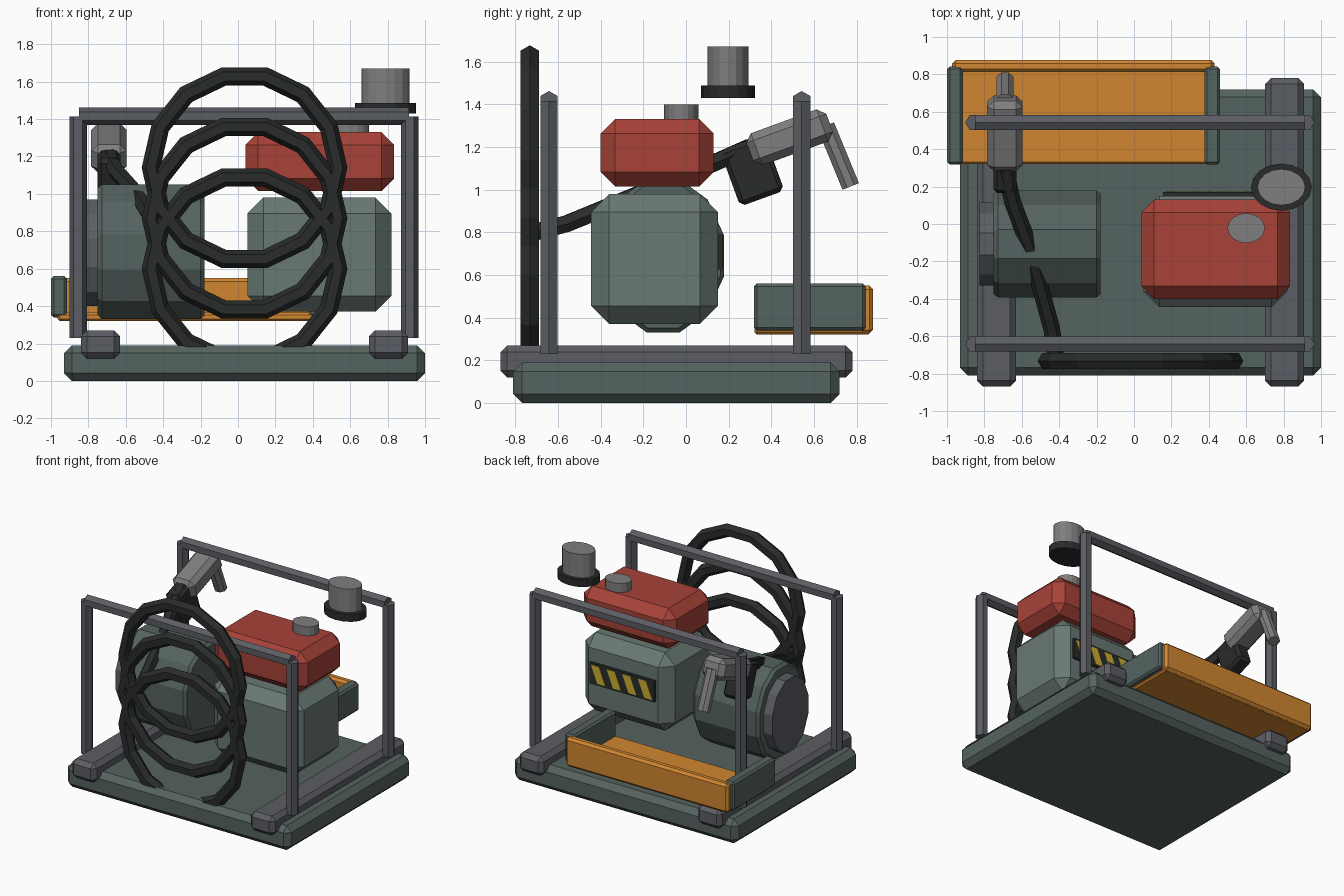
import bpy, bmesh, math
from mathutils import Vector, Matrix

if "Cube" in bpy.data.objects:
    bpy.data.objects.remove(bpy.data.objects["Cube"])


def material(name, r, g, b):
    m = bpy.data.materials.new(name)
    m.diffuse_color = (r, g, b, 1)
    m.use_nodes = True
    m.node_tree.nodes["Principled BSDF"].inputs["Base Color"].default_value = m.diffuse_color
    return m


GREEN = material("grey_green", .14, .19, .17)
BASE = material("dark_green", .09, .125, .115)
STEEL = material("steel", .105, .11, .125)
LIGHT = material("light_steel", .21, .21, .215)
DARK = material("rubber", .022, .025, .024)
RED = material("red", .39, .055, .04)
ORANGE = material("orange", .64, .24, .03)
YELLOW = material("yellow", .6, .42, .03)


def finish(name, bm, mat):
    bmesh.ops.recalc_face_normals(bm, faces=bm.faces)
    me = bpy.data.meshes.new(name)
    bm.to_mesh(me)
    bm.free()
    me.materials.append(mat)
    ob = bpy.data.objects.new(name, me)
    bpy.context.collection.objects.link(ob)
    return ob


def box(name, x, y, z, bevel, mat, tilt=0):
    """Chamfered box from (min, max) ranges, tilted about x through its centre."""
    bm = bmesh.new()
    bmesh.ops.create_cube(bm, size=1)
    lim = (x, y, z)
    bmesh.ops.scale(bm, vec=[b - a for a, b in lim], verts=bm.verts)
    if bevel:
        bmesh.ops.bevel(bm, geom=bm.edges[:], offset=bevel, segments=1, affect='EDGES')
    centre = Vector([(a + b) / 2 for a, b in lim])
    bm.transform(Matrix.Translation(centre) @ Matrix.Rotation(math.radians(tilt), 4, 'X'))
    return finish(name, bm, mat)


def lathe(name, p, q, ru, rv, n, u, mat, prof=((0, 1), (1, 1)), phase=0):
    """Elliptical n-sided solid from p to q; prof holds (position, radius factor)."""
    p, q = Vector(p), Vector(q)
    d = q - p
    u = Vector(u)
    v = d.normalized().cross(u)
    bm = bmesh.new()
    rings = []
    for t, s in prof:
        ring = []
        for i in range(n):
            a = 2 * math.pi * (i + phase) / n
            ring.append(bm.verts.new(p + d * t + u * ru * s * math.cos(a) + v * rv * s * math.sin(a)))
        rings.append(ring)
    for a, b in zip(rings, rings[1:]):
        for i in range(n):
            bm.faces.new((a[i], a[(i + 1) % n], b[(i + 1) % n], b[i]))
    bm.faces.new(rings[0])
    bm.faces.new(rings[-1])
    return finish(name, bm, mat)


X, Z = (1, 0, 0), (0, 0, 1)

# Base and skids
box("base", (-.93, 1), (-.81, .72), (0, .19), .042, BASE)
for side, x in (("left", -.735), ("right", .805)):
    box(side + "_skid", (x - .105, x + .105), (-.87, .78), (.12, .27), .032, STEEL)

# Roll cage
for end, y in (("front", -.642), ("back", .542)):
    for side, x in (("left", -.855), ("right", .918)):
        lathe(f"{end}_{side}_post", (x, y, .23), (x, y, 1.415), .047, .047, 6, X, STEEL)
    lathe(end + "_top_bar", (-.85, y, 1.415), (.915, y, 1.415), .047, .047, 6, Z, STEEL)

# Engine, fuel tank and cap
box("engine_block", (.05, .82), (-.445, .15), (.37, .98), .085, GREEN)
box("fuel_tank", (.04, .835), (-.40, .13), (1.015, 1.33), .068, RED)
lathe("fuel_cap", (.6, -.022, 1.29), (.6, -.022, 1.4), .1, .08, 16, X, LIGHT)

# Warning panel with slanted stripes on the back of the engine
box("warning_panel", (.155, .715), (.145, .17), (.625, .79), 0, DARK)
for i in range(4):
    x = .225 + i * .135
    bm = bmesh.new()
    front = [bm.verts.new((px, .173, pz)) for px, pz in
             ((x - .055, .64), (x + .015, .64), (x + .07, .775), (x, .775))]
    face = bm.faces.new(front)
    ext = bmesh.ops.extrude_face_region(bm, geom=[face])
    bmesh.ops.translate(bm, vec=(0, -.01, 0),
                        verts=[g for g in ext["geom"] if isinstance(g, bmesh.types.BMVert)])
    finish(f"warning_stripe_{i + 1}", bm, YELLOW)

# Exhaust canister
lathe("canister_flange", (.788, .197, 1.43), (.788, .197, 1.487), .163, .126, 16, X, DARK)
lathe("canister", (.788, .197, 1.48), (.788, .197, 1.67), .128, .097, 16, X, LIGHT)

# Pump drum with end cover
k = 1 / math.cos(math.pi / 12)
lathe("pump_drum", (-.75, -.107, .69), (-.178, -.107, .69), .36 * k, .285 * k, 12, Z, BASE,
      ((0, .94), (.04, 1), (.96, 1), (1, .94)), .5)
lathe("drum_cover", (-.825, -.107, .685), (-.74, -.107, .685), .285 * k, .222 * k, 12, Z, STEEL, phase=.5)

# Tool tray
box("tray_floor", (-.965, .42), (.32, .865), (.32, .365), .012, ORANGE)
box("tray_back_wall", (-.972, .43), (.812, .877), (.325, .55), .018, ORANGE)
for side, x in (("left", -.957), ("right", .418)):
    box(f"tray_{side}_end", (x - .042, x + .042), (.318, .842), (.34, .56), .014, BASE)

# Hose reel coils
for i in range(3):
    bpy.ops.mesh.primitive_torus_add(major_segments=14, minor_segments=6, major_radius=.5,
                                     minor_radius=.05, location=(.035, -.732, 1.14 - .27 * i),
                                     rotation=(math.pi / 2, 0, 0))
    coil = bpy.context.object
    coil.name = f"hose_coil_{i + 1}"
    coil.data.materials.append(DARK)

# Hose lead from the coil to the nozzle
cu = bpy.data.curves.new("hose_lead", 'CURVE')
cu.dimensions = '3D'
cu.bevel_depth = .045
cu.bevel_resolution = 1
cu.use_fill_caps = True
pts = [(-.42, -.71, .80), (-.44, -.56, .84), (-.56, -.12, 1.02), (-.65, .12, 1.12), (-.69, .30, 1.2)]
sp = cu.splines.new('POLY')
sp.points.add(len(pts) - 1)
for pt, co in zip(sp.points, pts):
    pt.co = (*co, 1)
sp.use_smooth = False
cu.materials.append(DARK)
bpy.context.collection.objects.link(bpy.data.objects.new("hose_lead", cu))

# Nozzle: body, grip and spout
box("nozzle_body", (-.785, -.595), (.285, .685), (1.165, 1.325), .036, LIGHT, 20)
box("nozzle_grip", (-.752, -.628), (.2, .42), (.95, 1.23), .022, DARK, 20)
lathe("nozzle_spout", (-.69, .655, 1.3), (-.69, .772, 1.015), .05, .045, 8, X, LIGHT, phase=.5)
